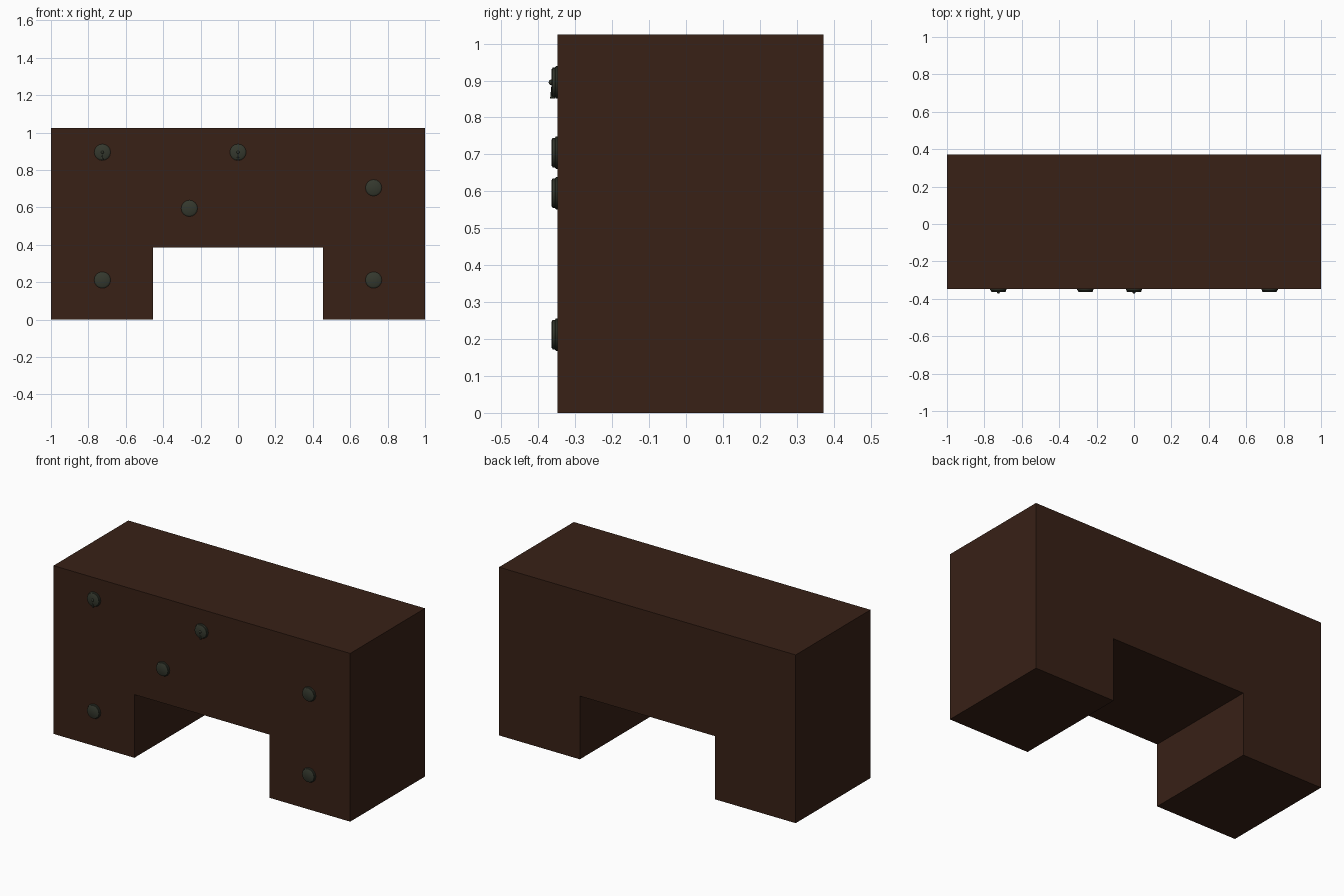
import bpy, bmesh, math
from mathutils import Matrix, Vector

if "Cube" in bpy.data.objects:
    bpy.data.objects.remove(bpy.data.objects["Cube"])


def material(name, color):
    m = bpy.data.materials.new(name)
    m.diffuse_color = (*color, 1)
    m.use_nodes = True
    m.node_tree.nodes["Principled BSDF"].inputs["Base Color"].default_value = m.diffuse_color
    return m


WOOD = material("dark_wood", (0.04, 0.015, 0.008))
METAL = material("aged_metal", (0.035, 0.04, 0.027))
FRONT = -0.348


def finish(name, bm, mat, smooth=False):
    bmesh.ops.recalc_face_normals(bm, faces=bm.faces)
    me = bpy.data.meshes.new(name)
    bm.to_mesh(me)
    bm.free()
    me.materials.append(mat)
    ob = bpy.data.objects.new(name, me)
    bpy.context.collection.objects.link(ob)
    if smooth:
        bpy.ops.object.select_all(action='DESELECT')
        ob.select_set(True)
        bpy.context.view_layer.objects.active = ob
        bpy.ops.object.shade_smooth_by_angle(angle=math.radians(35))
    return ob


# Desk body: arch profile extruded front to back
profile = [(-1, 0), (-0.455, 0), (-0.455, 0.385), (0.455, 0.385),
           (0.455, 0), (1, 0), (1, 1.025), (-1, 1.025)]
bm = bmesh.new()
face = bm.faces.new([bm.verts.new((x, FRONT, z)) for x, z in profile])
ext = bmesh.ops.extrude_face_region(bm, geom=[face])
bmesh.ops.translate(bm, vec=(0, 0.72, 0),
                    verts=[v for v in ext["geom"] if isinstance(v, bmesh.types.BMVert)])
finish("desk_body", bm, WOOD)


# Round back plate, turned around the y axis from (radius, depth) steps
def plate(name, x, z):
    bm = bmesh.new()
    steps = [(0.044, 0), (0.044, 0.004), (0.040, 0.007), (0.040, 0.013), (0.035, 0.016)]
    n = 16
    rings = [[bm.verts.new((x + r * math.cos(i * math.tau / n), FRONT - d,
                            z + r * math.sin(i * math.tau / n))) for i in range(n)]
             for r, d in steps]
    for a, b in zip(rings, rings[1:]):
        for i in range(n):
            j = (i + 1) % n
            bm.faces.new((a[i], a[j], b[j], b[i]))
    bm.faces.new(rings[0])
    bm.faces.new(rings[-1])
    finish(name, bm, METAL, True)


# Drop pull: small pivot ball with a hanging tapered drop
def drop_pull(name, x, z):
    bm = bmesh.new()
    y = FRONT - 0.016
    bmesh.ops.create_uvsphere(bm, u_segments=10, v_segments=6, radius=0.008,
                              matrix=Matrix.Translation((x, y, z)))
    bmesh.ops.create_cone(bm, cap_ends=True, segments=8, radius1=0.007, radius2=0.003,
                          depth=0.04, matrix=Matrix.Translation((x, y + 0.003, z - 0.024)))
    finish(name, bm, METAL, True)


plates = [(-0.725, 0.895), (0, 0.895), (0.725, 0.705),
          (-0.26, 0.595), (-0.725, 0.212), (0.725, 0.212)]
for i, (x, z) in enumerate(plates):
    plate(f"round_plate_{i + 1}", x, z)
    if z > 0.8:
        drop_pull(f"drop_pull_{i + 1}", x, z)
